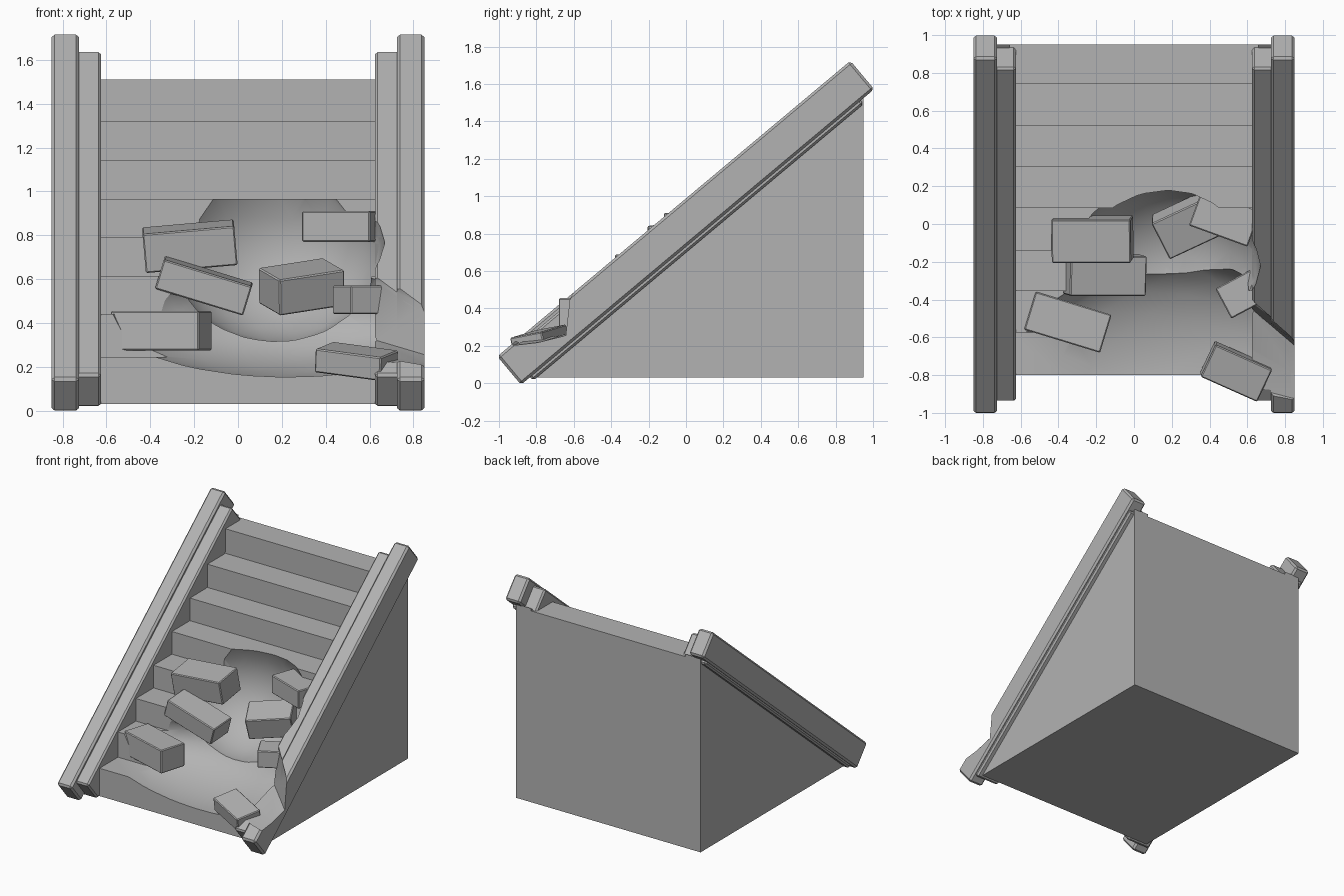
import bpy, bmesh, math
from mathutils import Vector, Matrix, Euler

if "Cube" in bpy.data.objects:
    bpy.data.objects.remove(bpy.data.objects["Cube"])

SLOPE = math.atan2(1.565, 1.87)
D = Vector((0, math.cos(SLOPE), math.sin(SLOPE)))      # along the rail
N = Vector((0, -math.sin(SLOPE), math.cos(SLOPE)))     # out of the rail

stone = bpy.data.materials.new('stone')
stone.diffuse_color = (.45, .45, .45, 1)
stone.use_nodes = True
stone.node_tree.nodes["Principled BSDF"].inputs["Base Color"].default_value = stone.diffuse_color


def add(name, bm):
    bmesh.ops.recalc_face_normals(bm, faces=bm.faces)
    me = bpy.data.meshes.new(name)
    bm.to_mesh(me)
    bm.free()
    me.materials.append(stone)
    ob = bpy.data.objects.new(name, me)
    bpy.context.collection.objects.link(ob)
    return ob


def extrude_yz(name, pts, x0, x1, far=None):
    """Prism from a side profile, optionally lofted to a second profile."""
    bm = bmesh.new()
    a = [bm.verts.new((x0, y, z)) for y, z in pts]
    b = [bm.verts.new((x1, y, z)) for y, z in (far or pts)]
    bm.faces.new(a)
    bm.faces.new(b[::-1])
    for i in range(len(a)):
        bm.faces.new((a[i - 1], a[i], b[i], b[i - 1]))
    return add(name, bm)


def box(name, size, mat, bevel):
    bm = bmesh.new()
    bmesh.ops.create_cube(bm, size=1)
    bmesh.ops.scale(bm, vec=size, verts=bm.verts)
    bmesh.ops.bevel(bm, geom=bm.edges[:], offset=bevel, segments=1, affect='EDGES')
    bm.transform(mat)
    return add(name, bm)


def ellipsoid(name, center, radii):
    bm = bmesh.new()
    bmesh.ops.create_icosphere(bm, subdivisions=3, radius=1)
    bm.transform(Matrix.Translation(center) @ Matrix.Diagonal((*radii, 1)))
    for f in bm.faces:
        f.smooth = True
    ob = add(name, bm)
    ob.hide_render = True
    return ob


def carve(ob, *cutters):
    bpy.ops.object.select_all(action='DESELECT')
    ob.select_set(True)
    bpy.context.view_layer.objects.active = ob
    for c in cutters:
        m = ob.modifiers.new('carve', 'BOOLEAN')
        m.operation, m.object, m.solver = 'DIFFERENCE', c, 'EXACT'
        bpy.ops.object.modifier_apply(modifier=m.name)
    bpy.ops.object.shade_smooth_by_angle(angle=math.radians(30))


def rail(name, x0, x1, low_front, length, depth, bevel):
    """Sloping beam starting at its lower front corner (y, z)."""
    start = Vector(((x0 + x1) / 2, *low_front))
    rot = Matrix.Rotation(SLOPE, 4, 'X')
    mid = start + D * length / 2 + N * depth / 2
    return box(name, (abs(x1 - x0), length, depth), Matrix.Translation(mid) @ rot, bevel)


# stair block
risers = [-.80, -.575, -.355, -.14, .085, .305, .52, .74, .95]
treads = [.245, .44, .615, .79, .965, 1.14, 1.32, 1.51]
profile = [(risers[0], .03)]
for i, z in enumerate(treads):
    profile += [(risers[i], z), (risers[i + 1], z)]
profile.append((.95, .03))
stairs = extrude_yz('stairs', profile, -.66, .66)

# side walls and stepped rails
parts = {}
for side, s in (('left', -1), ('right', 1)):
    parts[side] = [
        extrude_yz(side + '_wall', [(-.83, .03), (.95, .03), (.95, 1.53)], s * .66, s * .79),
        rail(side + '_inner_rail', s * .625, s * .83, (-.818, .014), 2.305, .195, .012),
        rail(side + '_outer_rail', s * .725, s * .85, (-.882, -.008), 2.462, .198, .014)]

# broken area scooped out of the steps and right rail
crater = ellipsoid('crater_cutter', (.17, -.22, .76), (.50, .45, .45))
hollow = ellipsoid('hollow_cutter', (.22, -.75, .45), (.84, .55, .30))
notch = extrude_yz('notch_cutter',
                   [(-.86, .23), (-.66, .26), (-.43, .33), (-.37, .60), (-.8, .9), (-1.3, .6)], .60, .87,
                   [(-.93, .20), (-.80, .215), (-.66, .25), (-.635, .47), (-.8, .9), (-1.3, .6)])
notch.hide_render = True
carve(stairs, crater, hollow)
carve(parts['right'][0], notch)
carve(parts['right'][1], crater, notch)
carve(parts['right'][2], notch)
for c in (crater, hollow, notch):
    bpy.data.objects.remove(c)

# loose bricks: centre, size, rotation in degrees
bricks = [
    ((-.22, -.08, .75), (.42, .23, .18), (8, -5, 0)),
    ((-.155, -.27, .57), (.42, .21, .14), (5, 17, 0)),
    ((-.35, -.52, .365), (.42, .21, .18), (0, 0, -17)),
    ((.54, -.78, .225), (.33, .19, .11), (10, 7, -24)),
    ((.29, .0, .565), (.33, .22, .17), (15, -8, 25)),
    ((.48, .03, .84), (.33, .20, .14), (0, 0, -20)),
    ((.57, -.37, .505), (.22, .18, .13), (0, 0, 28)),
]
for i, (c, size, r) in enumerate(bricks):
    e = Euler([math.radians(a) for a in r]).to_matrix().to_4x4()
    box(f'brick_{i + 1}', size, Matrix.Translation(c) @ e, .006)
